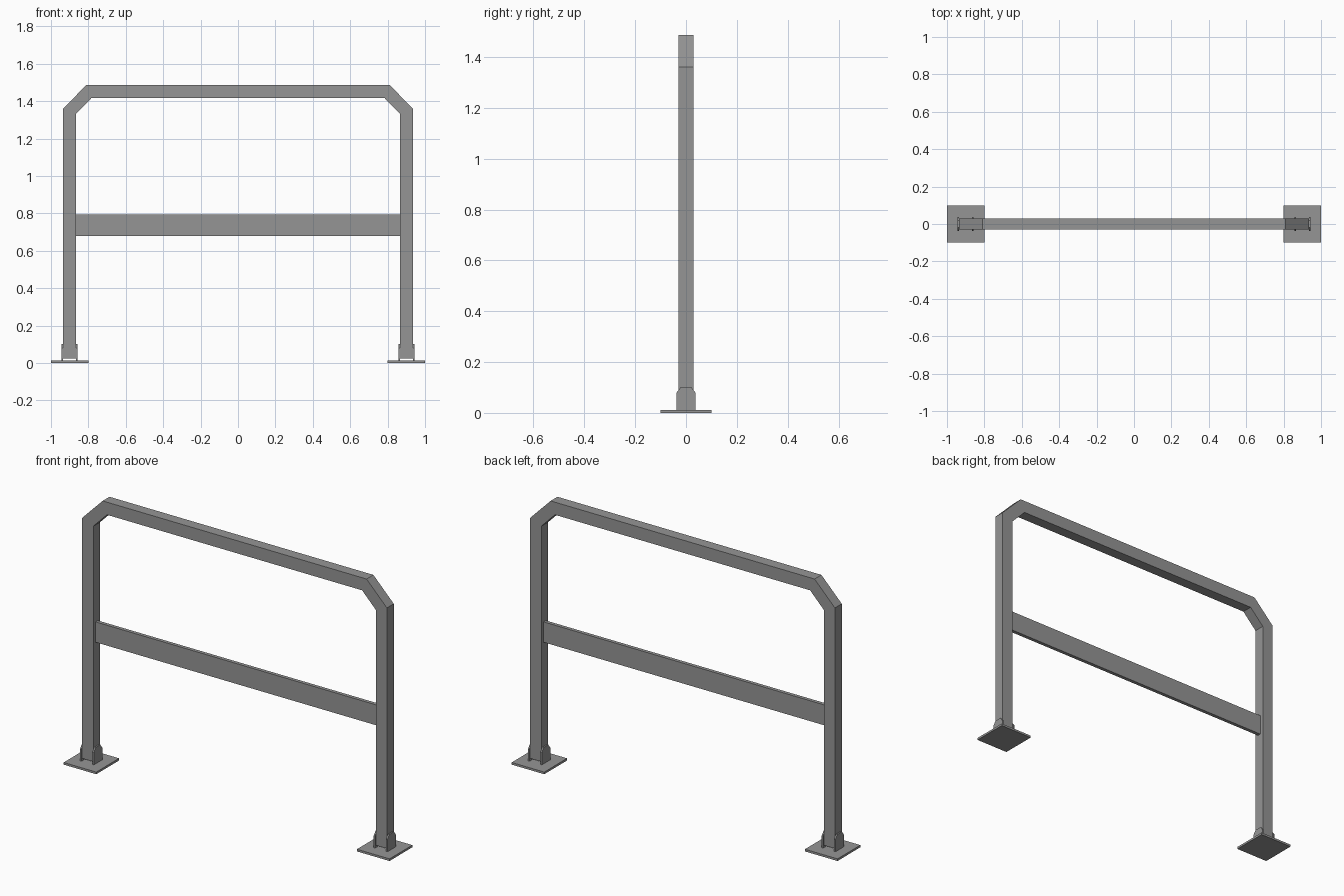
import bpy, bmesh

old = bpy.data.objects.get("Cube")
if old:
    bpy.data.objects.remove(old, do_unlink=True)

steel = bpy.data.materials.new("grey steel")
steel.use_nodes = True
grey = (0.3, 0.3, 0.3, 1)
steel.diffuse_color = grey
steel.node_tree.nodes["Principled BSDF"].inputs["Base Color"].default_value = grey


def finish(name, bm):
    bmesh.ops.recalc_face_normals(bm, faces=bm.faces)
    mesh = bpy.data.meshes.new(name)
    bm.to_mesh(mesh)
    bm.free()
    mesh.materials.append(steel)
    obj = bpy.data.objects.new(name, mesh)
    bpy.context.collection.objects.link(obj)
    return obj


def box(name, x, y, z):
    """Box between the (low, high) pairs of each axis."""
    bm = bmesh.new()
    bmesh.ops.create_cube(bm, size=1)
    for v in bm.verts:
        v.co = [lo + (c + 0.5) * (hi - lo) for c, (lo, hi) in zip(v.co, (x, y, z))]
    return finish(name, bm)


def tab(name, x, thickness):
    """Upright bracket plate with clipped top corners, facing along x."""
    half = [(0.037, 0), (0.037, 0.08), (0.02, 0.102)]
    outline = half + [(-y, z) for y, z in reversed(half)]
    bm = bmesh.new()
    face = bm.faces.new([bm.verts.new((x - thickness / 2, y, z)) for y, z in outline])
    ext = bmesh.ops.extrude_face_region(bm, geom=[face])
    moved = [g for g in ext["geom"] if isinstance(g, bmesh.types.BMVert)]
    bmesh.ops.translate(bm, verts=moved, vec=(thickness, 0, 0))
    return finish(name, bm)


# Bent rectangular tube: posts, mitred corners and top rail in one sweep
outer = [(0.935, 0.025), (0.935, 1.36), (0.81, 1.487)]
inner = [(0.867, 0.025), (0.867, 1.331), (0.783, 1.417)]
outer += [(-x, z) for x, z in reversed(outer)]
inner += [(-x, z) for x, z in reversed(inner)]
depth = 0.03
bm = bmesh.new()
rings = []
for (ox, oz), (ix, iz) in zip(outer, inner):
    corners = [(ox, -depth, oz), (ox, depth, oz), (ix, depth, iz), (ix, -depth, iz)]
    rings.append([bm.verts.new(c) for c in corners])
for a, b in zip(rings, rings[1:]):
    for i in range(4):
        j = (i + 1) % 4
        bm.faces.new((a[i], a[j], b[j], b[i]))
bm.faces.new(rings[0])
bm.faces.new(rings[-1])
finish("tube_frame", bm)

# Flat middle rail
box("middle_rail", (-0.868, 0.868), (-0.01, 0.01), (0.68, 0.793))

# Feet: base plate with two upright tabs clasping each post
for side, s in (("left", 1), ("right", -1)):
    box(side + "_base_plate", sorted((s * 0.8, s)), (-0.1, 0.1), (0, 0.012))
    tab(side + "_outer_tab", s * 0.939, 0.008)
    tab(side + "_inner_tab", s * 0.863, 0.008)
